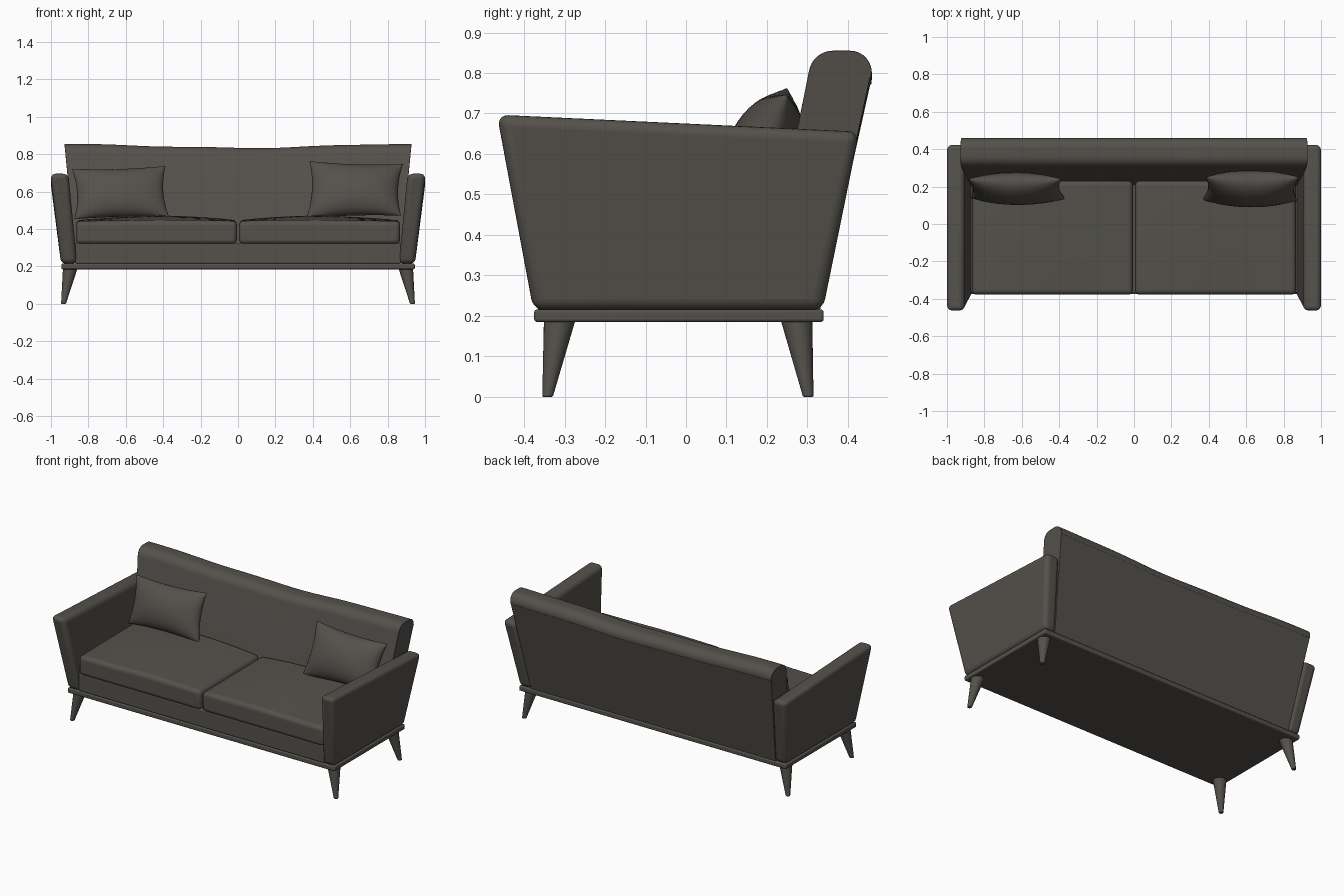
import bpy, bmesh, math
from mathutils import Vector

if "Cube" in bpy.data.objects:
    bpy.data.objects.remove(bpy.data.objects["Cube"])

fabric = bpy.data.materials.new("dark warm grey")
fabric.diffuse_color = (0.09, 0.083, 0.072, 1)
fabric.use_nodes = True
fabric.node_tree.nodes["Principled BSDF"].inputs["Base Color"].default_value = fabric.diffuse_color


def finish(name, bm, bevel=0.0, segments=4, angle=35):
    bmesh.ops.recalc_face_normals(bm, faces=bm.faces)
    me = bpy.data.meshes.new(name)
    bm.to_mesh(me)
    bm.free()
    me.materials.append(fabric)
    ob = bpy.data.objects.new(name, me)
    bpy.context.collection.objects.link(ob)
    if bevel:
        mod = ob.modifiers.new("round edges", 'BEVEL')
        mod.width, mod.segments = bevel, segments
        mod.limit_method = 'ANGLE'
        mod.angle_limit = math.radians(35)
    bpy.context.view_layer.objects.active = ob
    ob.select_set(True)
    bpy.ops.object.shade_smooth_by_angle(angle=math.radians(angle))
    ob.select_set(False)
    return ob


def block(bottom, top):
    """Six-sided solid from four bottom and four top corners."""
    bm = bmesh.new()
    v = [bm.verts.new(p) for p in bottom + top]
    bm.faces.new(v[0:4])
    bm.faces.new(v[4:8])
    for i in range(4):
        j = (i + 1) % 4
        bm.faces.new((v[i], v[j], v[j + 4], v[i + 4]))
    return bm


def rect(x0, x1, y0, y1, z):
    return [(x0, y0, z), (x1, y0, z), (x1, y1, z), (x0, y1, z)]


# base plate and front rail
finish("base_plate", block(rect(-.945, .945, -.375, .34, .185),
                           rect(-.945, .945, -.375, .34, .216)), .007, 3)
finish("seat_rail", block(rect(-.87, .87, -.367, .2, .214),
                          rect(-.88, .88, -.367, .22, .325)), .006, 2)

# splayed tapered legs
for side, s in (("left", -1), ("right", 1)):
    for end, y_foot, y_top in (("front", -.342, -.312), ("back", .302, .273)):
        bm = bmesh.new()
        bmesh.ops.create_cone(bm, cap_ends=True, segments=28, radius1=.013,
                              radius2=.039, depth=.19)
        for v in bm.verts:
            up = v.co.z > 0
            v.co.x += s * (.897 if up else .933)
            v.co.y += y_top if up else y_foot
            v.co.z = .19 if up else 0
        finish(f"{end}_{side}_leg", bm, .003, 2)

# flared arms
for side, s in (("left", -1), ("right", 1)):
    low = [(s * .86, -.377, .214), (s * .946, -.377, .214),
           (s * .946, .338, .214), (s * .86, .338, .214)]
    high = [(s * .907, -.467, .697), (s * 1.003, -.467, .697),
            (s * 1.003, .428, .655), (s * .907, .428, .655)]
    finish(f"{side}_arm", block(low, high), .028, 5)

# leaning backrest: rounded side profile lofted along x, sagging in the middle
profile = [(.184, .214), (.331, .214), (.455, .79)]
for cy, cz, r, a0, a1 in ((.405, .801, .054, -10, 90), (.363, .795, .06, 90, 170)):
    for k in range(9):
        a = math.radians(a0 + (a1 - a0) * k / 8)
        profile.append((cy + r * math.cos(a), cz + r * math.sin(a)))
bm = bmesh.new()
rings = []
for i in range(25):
    t = i / 12 - 1
    sag = .021 * (.5 + .5 * math.cos(math.pi * t)) + .003 * math.sin(9 * t) * (1 - t * t)
    ring = []
    for y, z in profile:
        half = .866 + (z - .214) * .097
        ring.append(bm.verts.new((t * half, y, z - sag * max(0, (z - .5) / .355))))
    rings.append(ring)
n = len(profile)
for a, b in zip(rings, rings[1:]):
    for i in range(n):
        bm.faces.new((a[i], a[(i + 1) % n], b[(i + 1) % n], b[i]))
bm.faces.new(rings[0])
bm.faces.new(rings[-1])
bmesh.ops.remove_doubles(bm, verts=bm.verts, dist=.0005)
finish("backrest", bm, .006, 2)

# two softly puffed seat cushions
for side, s in (("left", -1), ("right", 1)):
    bm = block(rect(-.43, .43, -.377, .23, .32), rect(-.43, .43, -.377, .23, .443))
    flat = [e for e in bm.edges if abs(e.verts[0].co.z - e.verts[1].co.z) < .01]
    bmesh.ops.subdivide_edges(bm, edges=flat, cuts=9, use_grid_fill=True)
    for v in bm.verts:
        u, w = v.co.x / .43, (v.co.y + .377) / .607
        if v.co.z > .4:
            v.co.z += (.02 * (1 - u * u) + .004) * math.sin(min(w * 1.7, 1.57))
            v.co.z += .005 * (1 - abs(u)) * (1 - s * u)
        v.co.x += s * .436
    finish(f"{side}_seat_cushion", bm, .024, 5)


def pillow(name, bl, br, tr, tl, puff):
    """Knife-edge pillow: bilinear patch with pinched sides, puffed both ways."""
    bl, br, tr, tl = map(Vector, (bl, br, tr, tl))
    normal = (br - bl).cross(tl - bl).normalized()
    bm = bmesh.new()
    N = 20
    for sign in (1, -1):
        grid = []
        for i in range(N + 1):
            row = []
            for j in range(N + 1):
                # finer spacing towards the seams
                u = math.sin((i / N - .5) * math.pi)
                v = math.sin((j / N - .5) * math.pi)
                pu = u * (1 - .085 * (1 - v * v))
                pv = v * (1 - .085 * (1 - u * u))
                a, b = (pu + 1) / 2, (pv + 1) / 2
                p = bl.lerp(br, a).lerp(tl.lerp(tr, a), b)
                bulge = max(0, (1 - u * u) * (1 - v * v)) ** .5
                row.append(bm.verts.new(p + normal * sign * puff * bulge))
            grid.append(row)
        for i in range(N):
            for j in range(N):
                bm.faces.new((grid[i][j], grid[i + 1][j],
                              grid[i + 1][j + 1], grid[i][j + 1]))
    bmesh.ops.remove_doubles(bm, verts=bm.verts, dist=.0004)
    finish(name, bm, angle=60)


# throw pillows leaning on the backrest
pillow("left_pillow", (-.875, .14, .452), (-.368, .135, .462),
       (-.388, .24, .737), (-.888, .24, .722), .078)
pillow("right_pillow", (.365, .13, .455), (.872, .125, .472),
       (.882, .25, .747), (.383, .25, .763), .088)
